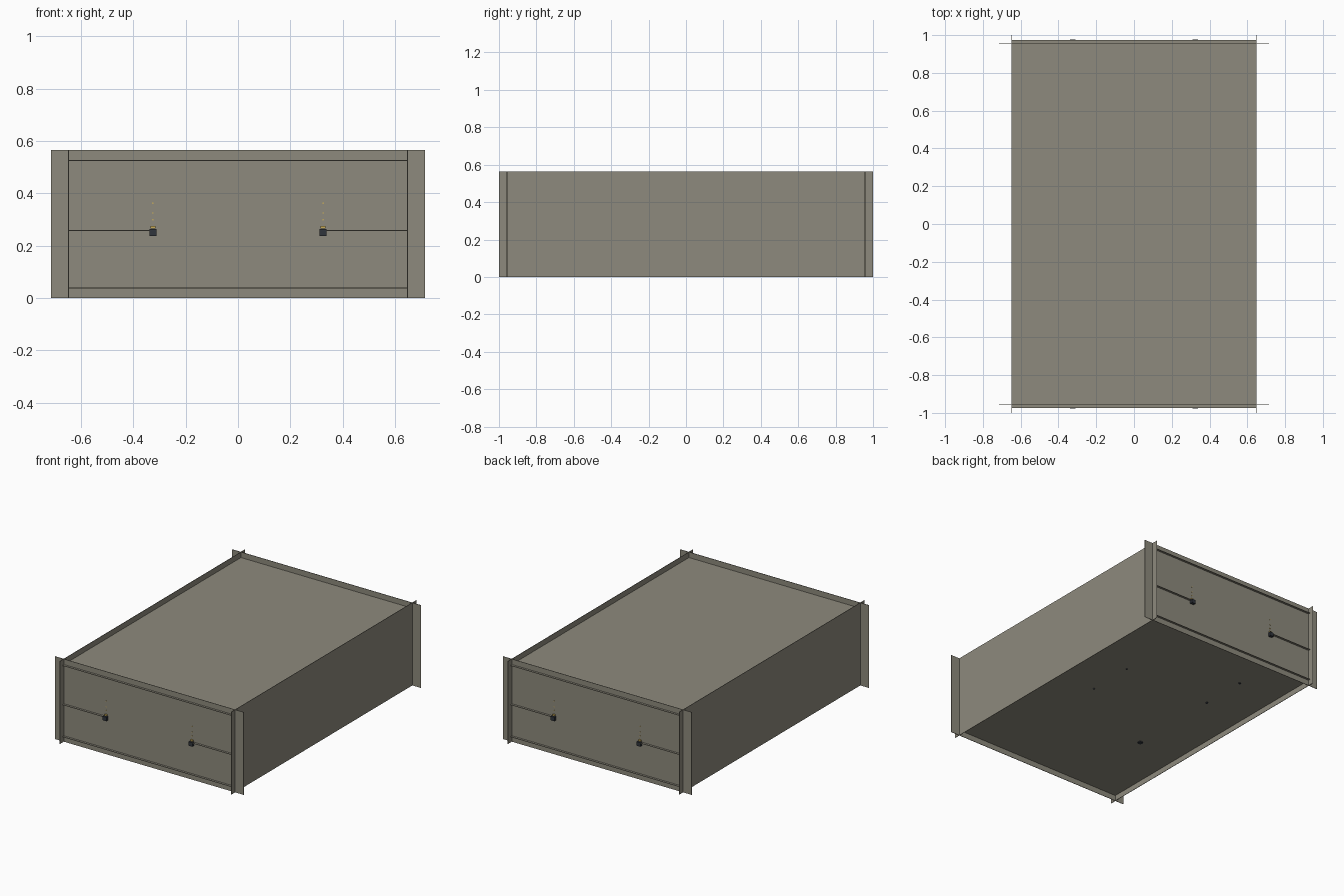
import bpy
from math import radians

if "Cube" in bpy.data.objects:
    bpy.data.objects.remove(bpy.data.objects["Cube"])

H = 0.565            # panel height
XS, YF = 0.648, 0.957  # planes of side panels and end panels
T = 0.003            # sheet thickness


def mat(name, col):
    m = bpy.data.materials.new(name)
    m.diffuse_color = (*col, 1)
    m.use_nodes = True
    m.node_tree.nodes["Principled BSDF"].inputs["Base Color"].default_value = m.diffuse_color
    return m


SHEET = mat("taupe_sheet", (0.27, 0.255, 0.205))
DARK = mat("dark_plastic", (0.03, 0.035, 0.045))
GOLD = mat("gold", (0.6, 0.42, 0.1))


def box(name, loc, size, m):
    bpy.ops.mesh.primitive_cube_add(size=1, location=loc)
    o = bpy.context.object
    o.name = name
    o.scale = size
    bpy.ops.object.transform_apply(location=False, rotation=False, scale=True)
    o.data.materials.append(m)
    return o


def disc(name, loc, r, depth, m, rot=(0, 0, 0)):
    bpy.ops.mesh.primitive_cylinder_add(vertices=12, radius=r, depth=depth,
                                        location=loc, rotation=rot)
    o = bpy.context.object
    o.name = name
    o.data.materials.append(m)
    return o


# Top and bottom panels, poking slightly through the end panels
for name, z in (("top_panel", 0.526), ("bottom_panel", 0.039)):
    box(name, (0, 0, z), (2 * XS, 1.946, T), SHEET)

# Interlocking side and end panels
for s in (-1, 1):
    box("side_panel", (s * XS, 0, H / 2), (T, 2.0, H), SHEET)
    box("end_panel", (0, s * YF, H / 2), (1.428, T, H), SHEET)

# Fittings on both ends: shelf tabs, switch blocks and contact pins
for sy in (-1, 1):
    for sx in (-1, 1):
        x = sx * 0.325
        box("shelf_tab", (sx * (0.325 + XS) / 2, sy * 0.955, 0.258),
            (XS - 0.325, 0.036, T), SHEET)
        box("switch_block", (x, sy * 0.966, 0.250), (0.028, 0.024, 0.027), DARK)
        box("block_contact", (x, sy * 0.962, 0.270), (0.018, 0.012, 0.009), GOLD)
        for z in (0.299, 0.325, 0.363):
            disc("contact_pin", (x, sy * (YF + 0.002), z), 0.003, 0.006, GOLD,
                 (radians(90), 0, 0))

# Small dark studs under the bottom panel
for x, y, r in ((0.333, 0.0, 0.006), (0.333, 0.325, 0.006), (-0.333, 0.325, 0.008),
                (-0.333, 0.65, 0.008), (-0.333, -0.335, 0.017)):
    disc("bottom_stud", (x, y, 0.036), r, 0.006, DARK)
